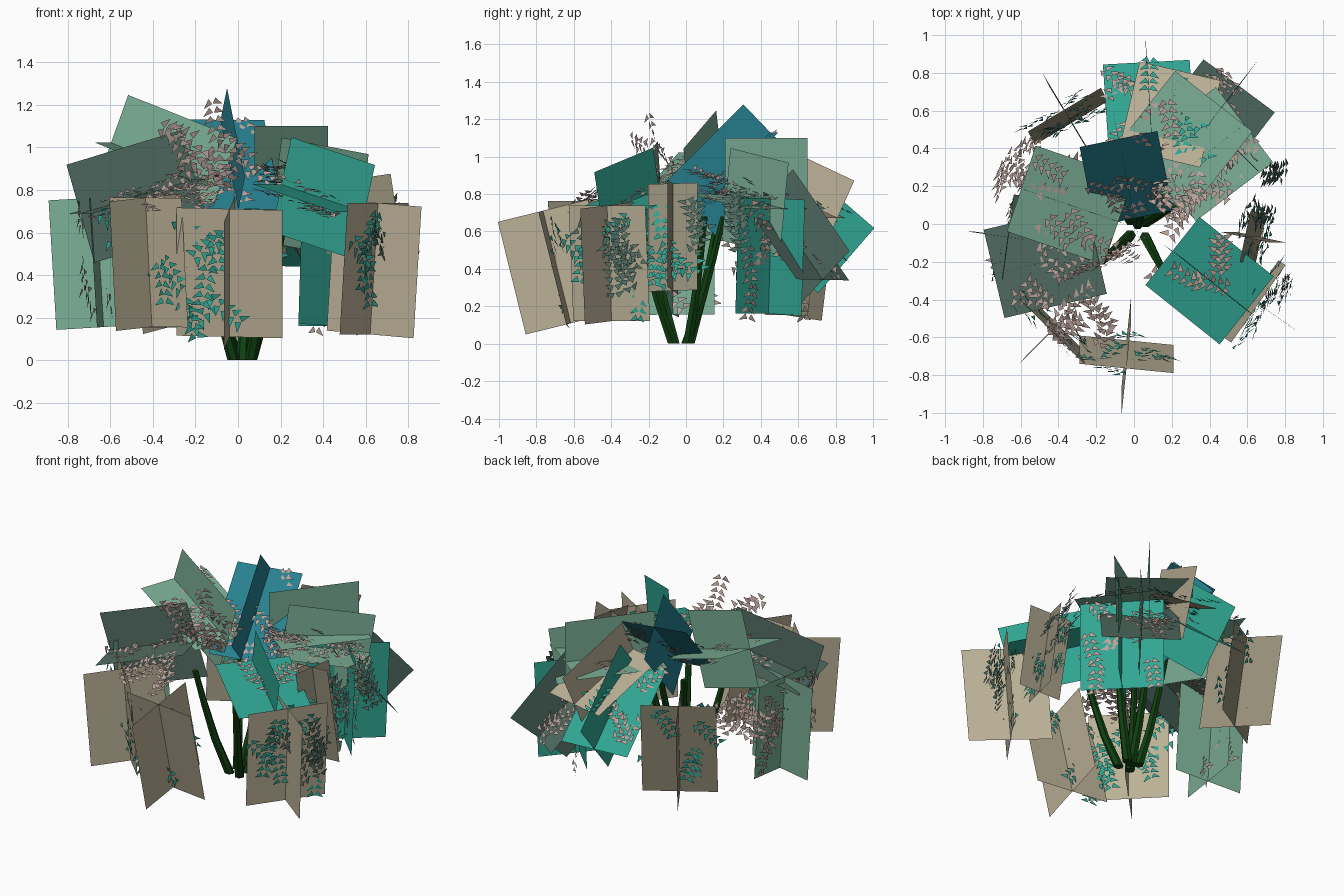
import bpy, math, random
from mathutils import Vector

if "Cube" in bpy.data.objects:
    bpy.data.objects.remove(bpy.data.objects["Cube"])

random.seed(4)


def material(name, rgb):
    m = bpy.data.materials.new(name)
    m.diffuse_color = (*rgb, 1)
    m.use_nodes = True
    m.node_tree.nodes["Principled BSDF"].inputs["Base Color"].default_value = m.diffuse_color
    return m


MATS = {
    "cream": material("cream", (0.50, 0.44, 0.31)),
    "brown": material("brown", (0.30, 0.27, 0.19)),
    "teal": material("teal", (0.03, 0.38, 0.29)),
    "blue": material("blue", (0.02, 0.22, 0.28)),
    "green": material("green", (0.20, 0.43, 0.31)),
    "dark": material("dark", (0.08, 0.15, 0.12)),
    "pink": material("pink", (0.50, 0.37, 0.33)),
    "stem": material("stem", (0.005, 0.05, 0.005)),
}


def mesh_object(name, verts, faces, mat):
    me = bpy.data.meshes.new(name)
    me.from_pydata([tuple(v) for v in verts], [], faces)
    me.update()
    ob = bpy.data.objects.new(name, me)
    bpy.context.collection.objects.link(ob)
    me.materials.append(MATS[mat])
    return ob


def frame(u, yaw):
    """Length axis u, sideways axis w and face normal n of a leaf cluster."""
    u = Vector(u).normalized()
    a = math.radians(yaw)
    w = Vector((math.cos(a), math.sin(a), 0))
    w = (w - u * w.dot(u)).normalized()
    return u, w, u.cross(w)


def cards(name, c, u, w, n, wide, long, mat):
    """Two crossed rectangles sharing the length axis."""
    verts, faces = [], []
    for side in (w, n):
        k = len(verts)
        for a, b in ((-1, -1), (1, -1), (1, 1), (-1, 1)):
            verts.append(c + side * (a * wide / 2) + u * (b * long / 2))
        faces.append((k, k + 1, k + 2, k + 3))
    mesh_object(name, verts, faces, mat)


def leaves(name, c, u, w, n, wide, long, mat, twigs=6):
    """Sprigs of paired triangular leaflets lying close to the card plane."""
    verts, faces = [], []
    for t in range(twigs):
        mid = (c + w * random.uniform(-0.42, 0.42) * wide
               + u * random.uniform(-0.38, 0.38) * long
               + n * random.uniform(-0.06, 0.06))
        ang = random.uniform(-1.0, 1.0)
        d = (u * -math.cos(ang) + w * math.sin(ang)
             + n * random.uniform(-0.15, 0.15)).normalized()
        s = d.cross(n).normalized()
        for i in range(5):
            p = mid + d * ((i - 2) * 0.042)
            for sign in (-1, 1):
                tip = (d * 0.6 + s * sign + n * random.uniform(-0.4, 0.4)).normalized()
                side = tip.cross(n).normalized() * 0.016
                q = p + tip * 0.012
                k = len(verts)
                verts += [q - side, q + side, q + tip * 0.05]
                faces.append((k, k + 1, k + 2))
    mesh_object(name, verts, faces, mat)


# centre, length axis, sideways yaw in degrees, width, length, card colour
CLUSTERS = {
    # hanging ring around the sides
    "front_centre": ((-.04, -.69, .41), (0, -.24, .97), -6, .50, .62, "cream"),
    "front_left": ((-.42, -.55, .46), (-.05, -.06, 1), -45, .48, .61, "cream"),
    "left": ((-.65, -.07, .46), (-.06, 0, 1), 82, .45, .61, "green"),
    "back_left": ((-.35, .57, .45), (-.06, .12, 1), 31, .45, .60, "brown"),
    "back_right": ((.47, .45, .47), (.03, .03, 1), -45, .50, .62, "teal"),
    "right": ((.63, -.07, .57), (-.15, 0, 1), 78, .27, .58, "brown"),
    "front_right": ((.64, -.41, .43), (.06, -.04, 1), 55, .50, .62, "cream"),
    # arching crown
    "crown_left_high": ((-.34, .10, .92), (-.88, .30, .35), 72, .48, .58, "green"),
    "crown_left_low": ((-.47, -.20, .77), (.93, .22, .28), 103, .48, .58, "dark"),
    "crown_top": ((-.04, .24, .92), (-.14, .70, .70), 12, .42, .60, "blue"),
    "crown_front_right": ((.40, -.30, .76), (.75, -.60, -.25), 55, .46, .52, "teal"),
    "crown_back": ((.08, .63, .64), (-.05, .75, -.65), 2, .46, .60, "teal"),
    "crown_back_mid": ((.19, .58, .78), (.20, .85, -.40), -13, .44, .52, "cream"),
    "crown_back_right": ((.25, .43, .84), (.61, .78, 0), -39, .52, .56, "green"),
    "crown_right_high": ((.38, .37, .76), (.79, .60, -.15), -52, .50, .52, "green"),
    "crown_back_right_low": ((.44, .58, .56), (.40, .52, -.75), -36, .47, .58, "dark"),
}
for name, (c, u, yaw, wide, long, mat) in CLUSTERS.items():
    c = Vector(c)
    u, w, n = frame(u, yaw)
    cards(name + "_foliage_cards", c, u, w, n, wide, long, mat)
    leaf = "teal" if mat in ("cream", "brown") else "pink"
    leaves(name + "_leaves", c, u, w, n, wide, long, leaf, 11)

# loose sprays between the cards: centre, length axis, yaw
SPRAYS = {
    "top_spray": ((-.14, -.22, 1.0), (-.2, -.3, .9), 20),
    "right_spray": ((.72, .18, .60), (.4, .1, -.8), 80),
    "front_right_spray": ((.76, -.38, .45), (.1, 0, -1), 70),
    "front_left_spray": ((-.25, -.50, .78), (-.4, -.8, -.4), -30),
    "left_spray": ((-.62, .32, .60), (-.4, .2, -.9), 65),
    "inner_spray": ((.28, .15, .85), (.6, .5, -.2), -40),
}
for name, (c, u, yaw) in SPRAYS.items():
    leaves(name, Vector(c), *frame(u, yaw), .34, .34,
           "dark" if "right" in name else "pink", 9)

# stems: bent tapering hexagonal tubes fanning out of the ground
STEMS = [((-.02, .02), (-.10, .17)), ((.06, .01), (.22, .10)),
         ((-.02, -.06), (-.17, -.20)), ((.06, -.07), (.16, -.26)),
         ((.02, 0), (.05, .20))]
for i, ((x0, y0), (x1, y1)) in enumerate(STEMS):
    verts, faces = [], []
    rings = 4
    for r in range(rings):
        t = r / (rings - 1)
        f = t ** 0.8
        rad = 0.03 - 0.012 * t
        for k in range(6):
            a = k * math.tau / 6
            verts.append((x0 + (x1 - x0) * f + rad * math.cos(a),
                          y0 + (y1 - y0) * f + rad * math.sin(a), 0.68 * t))
    for r in range(rings - 1):
        for k in range(6):
            j = (k + 1) % 6
            faces.append((r * 6 + k, r * 6 + j, r * 6 + 6 + j, r * 6 + 6 + k))
    faces += [tuple(range(5, -1, -1)), tuple(range(rings * 6 - 6, rings * 6))]
    mesh_object(f"stem_{i + 1}", verts, faces, "stem")
